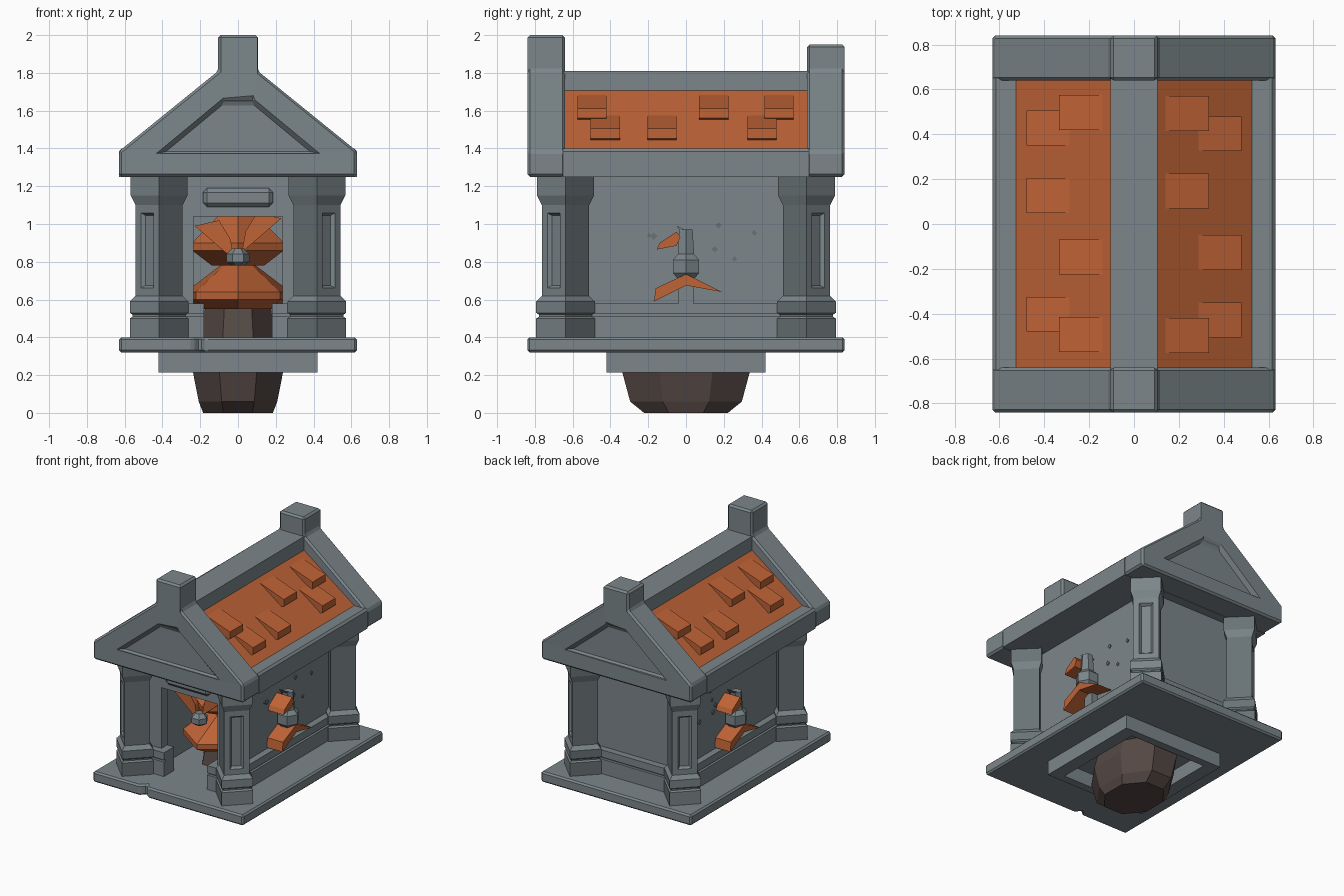
import bpy, bmesh, math, random
from mathutils import Vector

cube = bpy.data.objects.get("Cube")
if cube:
    bpy.data.objects.remove(cube, do_unlink=True)
random.seed(4)


def material(name, rgb):
    m = bpy.data.materials.new(name)
    m.use_nodes = True
    m.diffuse_color = (*rgb, 1)
    m.node_tree.nodes["Principled BSDF"].inputs["Base Color"].default_value = (*rgb, 1)
    return m


STONE = material("stone grey", (.20, .24, .255))
SHADE = material("weathered grey", (.14, .17, .18))
CLAY = material("clay orange", (.52, .125, .037))
EARTH = material("earth brown", (.09, .065, .058))


def finish(name, bm, *mats, bevel=0):
    bmesh.ops.recalc_face_normals(bm, faces=bm.faces)
    me = bpy.data.meshes.new(name)
    bm.to_mesh(me)
    bm.free()
    for m in mats:
        me.materials.append(m)
    ob = bpy.data.objects.new(name, me)
    bpy.context.collection.objects.link(ob)
    if bevel:
        mod = ob.modifiers.new("chamfer", "BEVEL")
        mod.width = bevel
        mod.segments = 1
        mod.limit_method = "ANGLE"
    return ob


def skin(rings):
    """Closed low-poly body through equal-length rings of points."""
    bm = bmesh.new()
    loops = [[bm.verts.new(p) for p in ring] for ring in rings]
    n = len(loops[0])
    for a, b in zip(loops, loops[1:]):
        for i in range(n):
            j = (i + 1) % n
            bm.faces.new((a[i], a[j], b[j], b[i]))
    bm.faces.new(loops[0])
    bm.faces.new(loops[-1])
    return bm


def prism(name, pts, axis, a, b, mat, bevel=0, turn=1):
    """Extrude a 2D outline along an axis; turn=-1 spins it half round z."""
    def place(p, d):
        u, v = p
        x, y, z = {"x": (d, u, v), "y": (u, d, v), "z": (u, v, d)}[axis]
        return (x * turn, y * turn, z)
    bm = skin([[place(p, d) for p in pts] for d in (a, b)])
    return finish(name, bm, mat, bevel=bevel)


def box(name, x, y, z, mat=STONE, bevel=0):
    pts = [(x[0], y[0]), (x[1], y[0]), (x[1], y[1]), (x[0], y[1])]
    return prism(name, pts, "z", z[0], z[1], mat, bevel)


def ring(cx, cy, rx, ry, z, n, start=0.0):
    return [(cx + rx * math.cos(start + math.tau * i / n),
             cy + ry * math.sin(start + math.tau * i / n), z) for i in range(n)]


def lathe(name, c, profile, n, mat, start=0.0, squash=1):
    return finish(name, skin([ring(c[0], c[1], r, r * squash, z, n, start) for z, r in profile]), mat)


def mirrored(pts):
    return pts + [(-x, z) for x, z in reversed(pts)]


# Base slab with a chipped front edge
prism("base_slab", [(-.63, -.84), (-.24, -.84), (-.2, -.8), (-.17, -.84),
                    (.63, -.84), (.63, .84), (-.63, .84)], "z", .32, .40, STONE, .012)

# Open frame under the slab
for s in (-1, 1):
    box("under_frame_side", sorted((s * .32, s * .42)), (-.42, .42), (.215, .32))
    box("under_frame_end", (-.32, .32), sorted((s * .36, s * .42)), (.215, .32))

# Earth block that passes through the floor
finish("earth_block", skin([ring(0, 0, rx, ry, z, 8, math.pi / 8) for z, rx, ry in
       ((0, .2, .24), (.06, .225, .32), (.215, .258, .365), (.4, .21, .34), (.55, .19, .3))]), EARTH)

# Walls with a front doorway
for s in (-1, 1):
    box("side_wall", sorted((s * .30, s * .36)), (-.58, .58), (.4, 1.26))
    box("door_jamb", sorted((s * .235, s * .30)), (-.58, -.50), (.4, 1.26))
    for z0, z1, out in ((.4, .51, .05), (.51, .525, .03), (.525, .58, .05)):
        box("side_plinth", sorted((s * .30, s * (.36 + out))), (-.58, .58), (z0, z1))
        box("front_plinth", sorted((s * .18, s * (.36 + out))), (-.58 - out, -.51), (z0, z1))
box("back_wall", (-.36, .36), (.52, .58), (.4, 1.26))
box("door_lintel", (-.235, .235), (-.58, -.50), (1.04, 1.26))
for z0, z1, out in ((.4, .51, .05), (.51, .525, .03), (.525, .58, .05)):
    box("back_plinth", (-.41, .41), (.53, .58 + out), (z0, z1))
box("door_plaque", (-.185, .185), (-.62, -.57), (1.09, 1.19), bevel=.022)

# Corner columns, set diagonally, with a sunk panel on the outer face
COLUMN = ((.4, .155), (.5, .155), (.51, .14), (.52, .14), (.53, .155), (.59, .155),
          (.62, .125), (1.1, .125), (1.15, .15), (1.25, .15))
for sx in (-1, 1):
    for sy in (-1, 1):
        bm = skin([ring(sx * .418, sy * .638, r, r, z, 4) for z, r in COLUMN])
        bmesh.ops.recalc_face_normals(bm, faces=bm.faces)
        out = Vector((sx, sy, 0)).normalized()
        for f in bm.faces:
            f.normal_update()
            f.material_index = 0 if f.normal.dot(out) > .5 or abs(f.normal.z) > .3 else 1
        shaft = [f for f in bm.faces if f.normal.dot(out) > .99 and f.calc_area() > .06]
        bmesh.ops.inset_region(bm, faces=shaft, thickness=.058, depth=0)
        bmesh.ops.inset_region(bm, faces=shaft, thickness=.02, depth=-.02)
        finish("corner_column", bm, STONE, SHADE)

# Gable ends with chimney posts and a sunk pediment
for s, top in ((-1, 2.0), (1, 1.95)):
    outline = mirrored([(.63, 1.25), (.63, 1.385), (.105, 1.81), (.105, top)])
    gable = prism("gable_end", outline, "y", s * .64, s * .84, STONE)
    recess = [[(x * k, s * y, 1.38 + h * k2) for x, h in ((.45, -.01), (.08, .29), (-.08, .29), (-.45, -.01))]
              for y, k, k2 in ((.81, .88, .9), (.845, 1.0, 1.0))]
    cutter = finish("recess_cutter", skin(recess), STONE)
    cutter.hide_render = True
    cut = gable.modifiers.new("recess", "BOOLEAN")
    cut.object, cut.operation, cut.solver = cutter, "DIFFERENCE", "EXACT"
    bpy.context.view_layer.objects.active = gable
    bpy.ops.object.modifier_apply(modifier=cut.name)
    bpy.data.objects.remove(cutter, do_unlink=True)
    mod = gable.modifiers.new("chamfer", "BEVEL")
    mod.width, mod.segments, mod.limit_method = .014, 1, "ANGLE"
    mod.angle_limit = math.radians(50)

# Roof between the gables
box("ridge_beam", (-.105, .105), (-.65, .65), (1.3, 1.81))
box("ceiling", (-.6, .6), (-.65, .65), (1.25, 1.32))
for t in (-1, 1):
    prism("eave_beam", [(.5, 1.25), (.63, 1.25), (.63, 1.385), (.615, 1.4), (.525, 1.4)],
          "y", -.65, .65, STONE, turn=t)
    prism("roof_panel", [(.1, 1.3), (.527, 1.3), (.527, 1.4), (.1, 1.71)], "y", -.64, .64, CLAY, turn=t)
    for dx, dz, starts in ((0, 0, (-.575, .07, .415)), (.145, -.107, (-.505, -.205, .325))):
        tile = [(.14, 1.682), (.335, 1.612), (.335, 1.56), (.3, 1.545), (.14, 1.66)]
        for y in starts:
            prism("roof_tile", [(x + dx, z + dz) for x, z in tile], "y", y, y + .155, CLAY, turn=t)

# Wall lanterns, one on each side
for t in (-1, 1):
    c = (.42 * t, 0)
    lathe("lantern_body", c, ((.71, .05), (.74, .08), (.81, .08), (.84, .05), (.97, .04)), 6, STONE)
    prism("lantern_bar", [(-.04, .525), (.04, .525), (.04, .74), (-.04, .74)], "x", .35, .41, STONE, turn=t)
    prism("lantern_spike", [(-.05, .99), (-.01, .93), (.03, .95)], "x", .38, .44, STONE, turn=t)
    for part, pts in (("lantern_lower_wing", [(-.17, .59), (-.16, .66), (0, .735), (.19, .64), (0, .675)]),
                      ("lantern_upper_wing", [(-.155, .865), (-.14, .9), (-.05, .96), (-.03, .93), (-.05, .885)])):
        prism(part, pts, "x", .36, .49, CLAY, turn=t)

# Small stone chips on the side walls
for t in (-1, 1):
    for i in range(6):
        y = random.choice((-1, 1)) * random.uniform(.15, .4)
        z, r = random.uniform(.75, 1.15), random.uniform(.012, .02)
        prism("wall_chip", [(y - r, z), (y, z - r), (y + r, z), (y, z + r)], "x", .355, .366, SHADE, turn=t)

# Broken clay canopy inside the doorway
lathe("canopy_lower", (0, -.08), ((.55, .22), (.6, .285), (.64, .285), (.8, .07)), 7, CLAY, -math.pi / 2, 1.45)
lathe("canopy_upper", (0, -.04), ((.78, .16), (.86, .28), (.9, .28), (1.06, .1)), 6, CLAY, -math.pi / 2, 1.4)
for s, z in ((-1, .86), (1, .9)):
    prism("canopy_shard", [(s * .23, z + .13), (s * .02, z - .05), (s * .04, z + .06), (s * .1, z + .16)],
          "y", -.46, -.42, CLAY)
lathe("canopy_knob", (0, -.46), ((.78, .03), (.8, .06), (.84, .06), (.87, .03)), 6, STONE)
